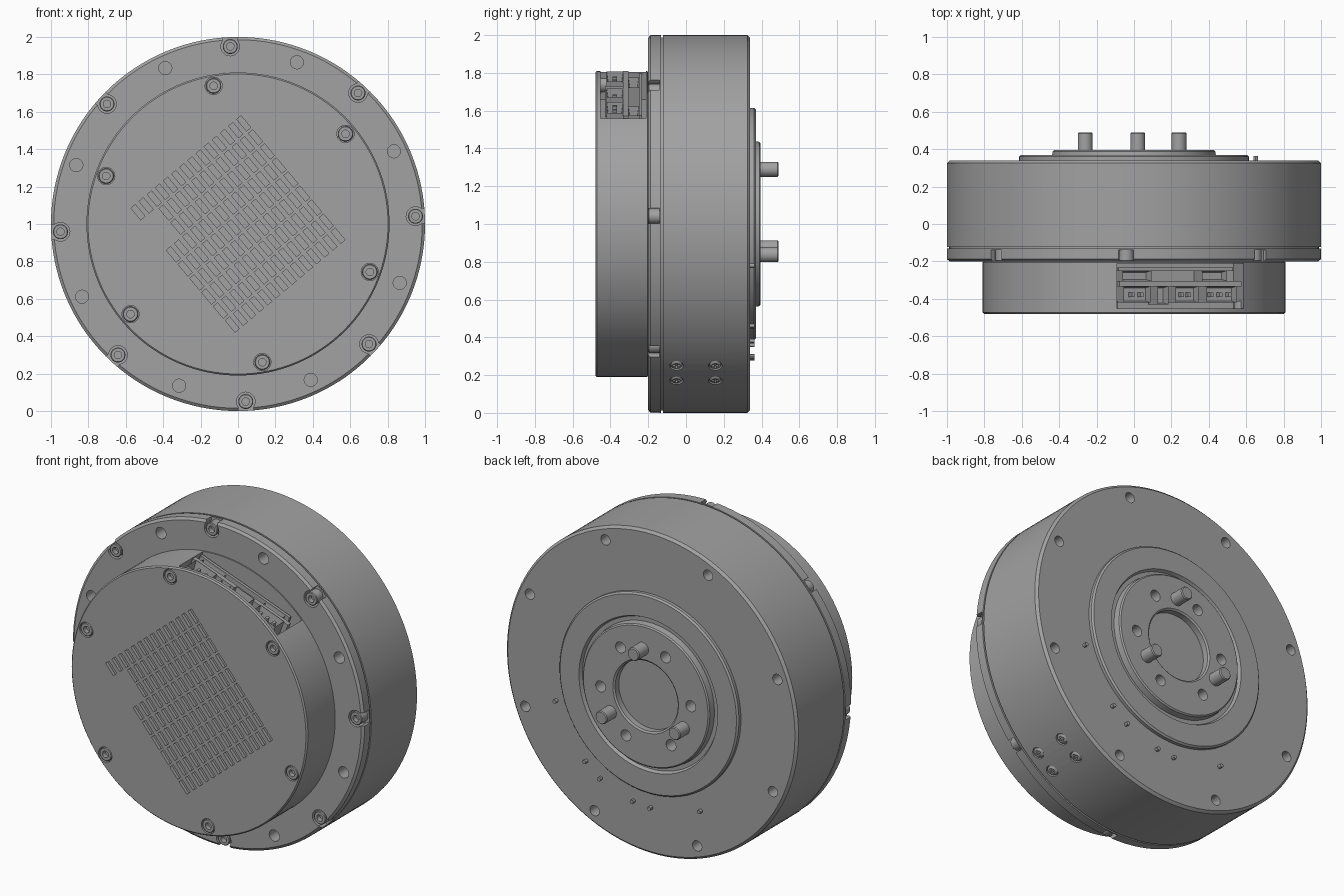
import bpy, bmesh, math
from mathutils import Matrix, Vector

cube = bpy.data.objects.get("Cube")
if cube:
    bpy.data.objects.remove(cube, do_unlink=True)

# single material
grey = bpy.data.materials.new("satin_grey")
grey.use_nodes = True
COLOUR = (0.36, 0.36, 0.36, 1)
grey.diffuse_color = COLOUR
grey.node_tree.nodes["Principled BSDF"].inputs["Base Color"].default_value = COLOUR

CENTRE = Matrix.Translation((0, 0, 1))


def turned(degrees):
    """Frame on the main axis with local z tilted towards +x."""
    return CENTRE @ Matrix.Rotation(math.radians(degrees), 4, 'Y')


def on_ring(radius, degrees):
    """Frame at a polar position on the face, local z pointing outwards."""
    return turned(90 - degrees) @ Matrix.Translation((0, 0, radius))


def lathe(bm, profile, frame, segments=32):
    """Turn a (radius, y) profile about the local y axis."""
    part = bmesh.new()
    verts = [part.verts.new((r, y, 0)) for r, y in profile]
    edges = [part.edges.new(pair) for pair in zip(verts, verts[1:])]
    bmesh.ops.spin(part, geom=verts + edges, cent=(0, 0, 0), axis=(0, 1, 0),
                   angle=math.tau, steps=segments, use_merge=True)
    bmesh.ops.remove_doubles(part, verts=part.verts, dist=1e-5)
    merge(bm, part, frame)


def box(bm, lo, hi, frame, socket=0):
    """Box between two corners; socket hollows its outer (+z) face."""
    part = bmesh.new()
    bmesh.ops.create_cube(part, size=1)
    size = Vector(hi) - Vector(lo)
    bmesh.ops.scale(part, vec=size, verts=part.verts)
    bmesh.ops.translate(part, vec=Vector(lo) + size / 2, verts=part.verts)
    if socket:
        top = [f for f in part.faces if f.normal.z > 0.9]
        bmesh.ops.inset_region(part, faces=top, thickness=0.012)
        bmesh.ops.translate(part, vec=(0, 0, -socket), verts=top[0].verts)
    merge(bm, part, frame)


def merge(bm, part, frame):
    bmesh.ops.recalc_face_normals(part, faces=part.faces)
    part.transform(frame)
    mesh = bpy.data.meshes.new("part")
    part.to_mesh(mesh)
    part.free()
    bm.from_mesh(mesh)
    bpy.data.meshes.remove(mesh)


def rod(bm, r, y0, y1, frame, segments=24):
    lathe(bm, [(0, y0), (r, y0), (r, y1), (0, y1)], frame, segments)


def finish(name, bm):
    mesh = bpy.data.meshes.new(name)
    bm.to_mesh(mesh)
    bm.free()
    mesh.materials.append(grey)
    obj = bpy.data.objects.new(name, mesh)
    bpy.context.collection.objects.link(obj)
    return obj


def cut(obj, bm):
    cutter = finish("cutter", bm)
    cutter.hide_render = True
    mod = obj.modifiers.new("cut", 'BOOLEAN')
    mod.operation, mod.solver, mod.object = 'DIFFERENCE', 'EXACT', cutter
    graph = bpy.context.evaluated_depsgraph_get()
    mesh = bpy.data.meshes.new_from_object(obj.evaluated_get(graph))
    obj.modifiers.clear()
    obj.data = mesh
    bpy.data.objects.remove(cutter, do_unlink=True)


rim_screws = [on_ring(0.95, 2.5 + 45 * i) for i in range(8)]
rim_holes = [on_ring(0.92, 25 + 45 * i) for i in range(8)]
cover_screws = [on_ring(0.75, 40 + 60 * i) for i in range(6)]
plate_holes = [on_ring(0.31, 56 + 60 * i) for i in range(6)]
plate_pins = [on_ring(0.29, 86 + 120 * i) for i in range(3)]
# frames on the side wall with local y pointing outwards
side_screws = [on_ring(1, a) @ Matrix.Translation((0, y, 0)) @ Matrix.Rotation(math.pi / 2, 4, 'X')
               for a in (-56, -48.6) for y in (-0.05, 0.155)]

# main housing with rim groove, stepped back and output plate
bm = bmesh.new()
lathe(bm, [(0, -0.2), (0.985, -0.2), (1, -0.188), (1, -0.132), (0.988, -0.132), (0.988, -0.122),
           (1, -0.122), (1, 0.325), (0.985, 0.34), (0.615, 0.34), (0.615, 0.36), (0.605, 0.37),
           (0.475, 0.37), (0.465, 0.35), (0.44, 0.35), (0.435, 0.388), (0.427, 0.395),
           (0.225, 0.395), (0.215, 0.387), (0.215, 0.35), (0, 0.35)], CENTRE, 128)
housing = finish("housing", bm)

# bolt holes, screw pockets and side countersinks
bm = bmesh.new()
for f in rim_holes:
    rod(bm, 0.035, -0.3, -0.1, f)
    rod(bm, 0.032, 0.26, 0.4, f)
for f in plate_holes:
    rod(bm, 0.034, 0.3, 0.45, f)
for f in rim_screws:
    rod(bm, 0.05, -0.25, -0.14, f)
for f in side_screws:
    rod(bm, 0.036, -0.02, 0.03, f)
cut(housing, bm)

# pockets open out through the rim
bm = bmesh.new()
for f in rim_screws:
    box(bm, (-0.04, -0.25, 0.02), (0.04, -0.14, 0.1), f)
cut(housing, bm)

# front cover
bm = bmesh.new()
lathe(bm, [(0, -0.48), (0.802, -0.48), (0.81, -0.472), (0.81, -0.205), (0.8, -0.199), (0, -0.199)],
      CENTRE, 128)
cover = finish("front_cover", bm)

# vent slots and screw pockets, two rows are shortened
bm = bmesh.new()
slant = turned(-40)
for row in range(9):
    for col in range(2 if row in (1, 2) else 0, 14):
        x, z = -0.369 + 0.0568 * col, 0.392 - 0.098 * row
        box(bm, (x - 0.015, -0.5, z - 0.041), (x + 0.015, -0.46, z + 0.041), slant)
for f in cover_screws:
    rod(bm, 0.046, -0.5, -0.45, f)
cut(cover, bm)

# connector bay in the cover wall
bay = turned(20)
bm = bmesh.new()
box(bm, (-0.36, -0.452, 0.57), (0.36, -0.212, 0.95), bay)
cut(cover, bm)

# socket head screws
for name, frames, r, y in (("rim_screws", rim_screws, 0.04, -0.2),
                           ("cover_screws", cover_screws, 0.041, -0.478)):
    bm = bmesh.new()
    for f in frames:
        lathe(bm, [(0, y + 0.03), (0.02, y + 0.03), (0.02, y), (r - 0.004, y), (r, y + 0.004),
                   (r, y + 0.065), (0, y + 0.065)], f, 24)
    finish(name, bm)

# side screws with cross recess
bm = bmesh.new()
for f in side_screws:
    lathe(bm, [(0, -0.03), (0.031, -0.03), (0.031, -0.006), (0.022, 0), (0, 0)], f, 24)
heads = finish("side_screws", bm)
for along, across in ((0.018, 0.005), (0.005, 0.018)):
    bm = bmesh.new()
    for f in side_screws:
        box(bm, (-along, -0.012, -across), (along, 0.02, across), f)
    cut(heads, bm)

# drive pins on the output plate
bm = bmesh.new()
for f in plate_pins:
    lathe(bm, [(0, 0.38), (0.04, 0.38), (0.04, 0.484), (0.035, 0.49), (0, 0.49)], f, 32)
finish("drive_pins", bm)

# small locating pins on the back
bm = bmesh.new()
for x, z in ((0.65, -0.22), (0.446, -0.54), (0.345, -0.62), (0.12, -0.7), (0, -0.71), (-0.34, -0.64)):
    rod(bm, 0.012, 0.33, 0.363, CENTRE @ Matrix.Translation((x, 0, z)), 12)
finish("locating_pins", bm)

# circuit boards in the bay
bm = bmesh.new()
box(bm, (-0.35, -0.333, 0.56), (0.345, -0.305, 0.735), bay)
box(bm, (-0.35, -0.25, 0.56), (0.3, -0.232, 0.72), bay)
finish("circuit_boards", bm)

# connectors: (x centre, half width, y low, y high, height)
bm = bmesh.new()
for x, w, lo, hi, top in ((-0.25, 0.075, -0.42, -0.333, 0.74), (-0.1, 0.03, -0.43, -0.333, 0.73),
                          (0.03, 0.065, -0.42, -0.333, 0.75), (0.23, 0.085, -0.42, -0.333, 0.74),
                          (-0.24, 0.08, -0.305, -0.25, 0.71), (0.2, 0.07, -0.305, -0.25, 0.71)):
    box(bm, (x - w, lo, 0.58), (x + w, hi, top), bay, socket=0.06)
for x in (-0.27, -0.22, 0.01, 0.05, 0.18, 0.23, 0.28):
    box(bm, (x - 0.008, -0.39, 0.6), (x + 0.008, -0.365, 0.73), bay)
finish("connectors", bm)

# smooth round walls, crisp edges
bpy.ops.object.select_all(action='DESELECT')
for obj in bpy.context.collection.objects:
    if obj.type == 'MESH':
        obj.select_set(True)
        bpy.context.view_layer.objects.active = obj
bpy.ops.object.shade_smooth_by_angle(angle=math.radians(30))
